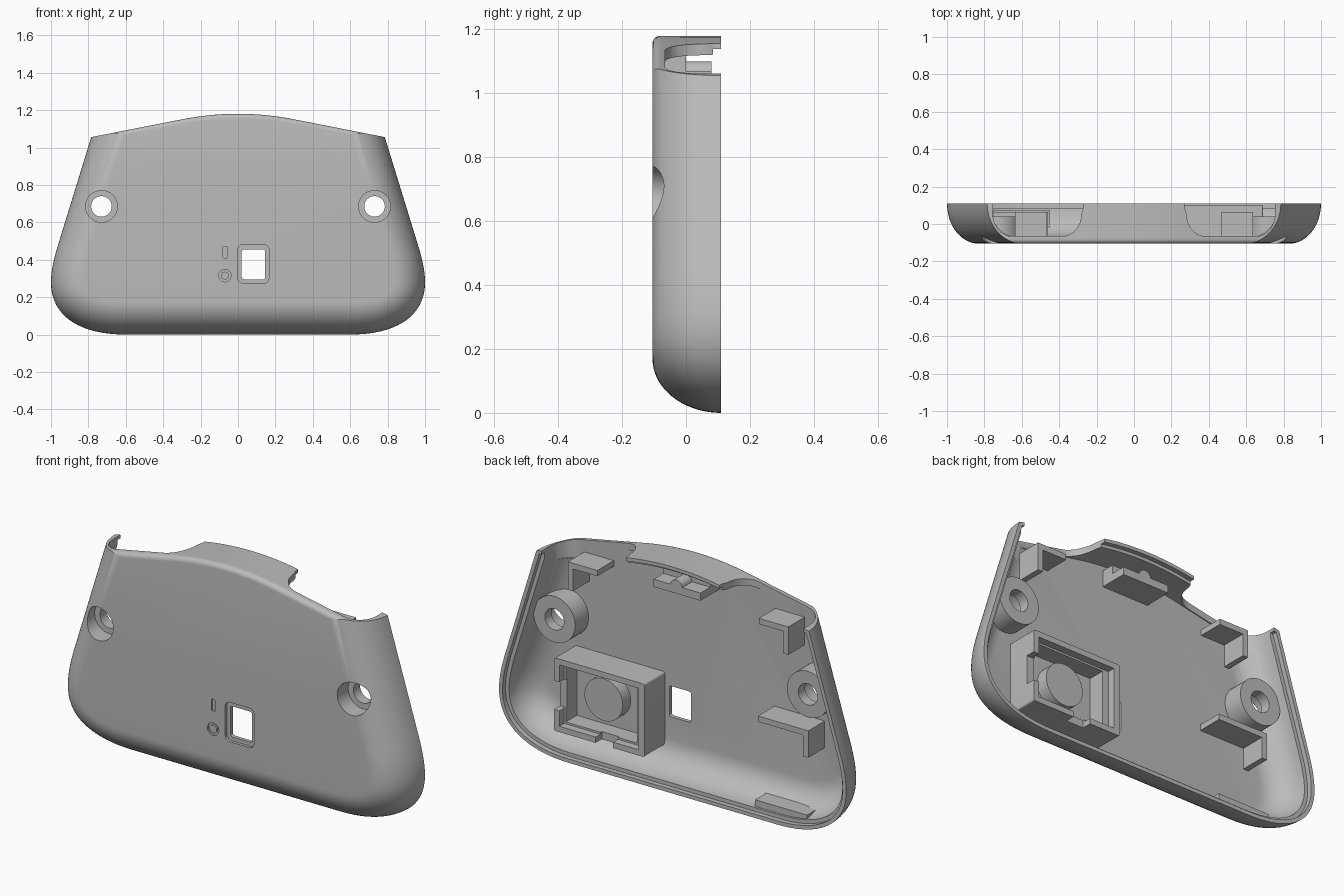
import bpy, bmesh, math
from mathutils import Vector, Matrix
from mathutils.geometry import interpolate_bezier

cube = bpy.data.objects.get("Cube")
if cube:
    bpy.data.objects.remove(cube)

grey = bpy.data.materials.new("plain_grey")
grey.use_nodes = True
grey.diffuse_color = (0.5, 0.5, 0.5, 1)
grey.node_tree.nodes["Principled BSDF"].inputs["Base Color"].default_value = (0.5, 0.5, 0.5, 1)

BACK, FRONT, FLOOR = 0.11, -0.105, -0.07


def make(name, bm):
    bmesh.ops.recalc_face_normals(bm, faces=bm.faces)
    mesh = bpy.data.meshes.new(name)
    bm.to_mesh(mesh)
    bm.free()
    obj = bpy.data.objects.new(name, mesh)
    bpy.context.collection.objects.link(obj)
    mesh.materials.append(grey)
    return obj


def box(name, x, y, z, bevel=0):
    """Box from (low, high) pairs; the bevel rounds edges that run along y."""
    bm = bmesh.new()
    size = [b - a for a, b in (x, y, z)]
    mid = [(a + b) / 2 for a, b in (x, y, z)]
    bmesh.ops.create_cube(bm, size=1, matrix=Matrix.Translation(mid) @ Matrix.Diagonal((*size, 1)))
    if bevel:
        edges = [e for e in bm.edges if abs(e.verts[0].co.y - e.verts[1].co.y) > 1e-4]
        bmesh.ops.bevel(bm, geom=edges, offset=bevel, segments=5, affect='EDGES', profile=0.5)
    return make(name, bm)


def rod(name, x, z, r, y0, y1):
    bm = bmesh.new()
    place = Matrix.Translation((x, (y0 + y1) / 2, z)) @ Matrix.Rotation(math.pi / 2, 4, 'X')
    bmesh.ops.create_cone(bm, cap_ends=True, segments=48, radius1=r, radius2=r, depth=y1 - y0, matrix=place)
    return make(name, bm)


def combine(obj, others, operation, keep=False):
    for other in others:
        mod = obj.modifiers.new("combine", 'BOOLEAN')
        mod.operation, mod.solver, mod.object = operation, 'EXACT', other
        bpy.context.view_layer.objects.active = obj
        bpy.ops.object.modifier_apply(modifier=mod.name)
        if not keep:
            bpy.data.objects.remove(other)
    return obj


# Outline of the case: crowned top, slanted sides, round lower corners
def crown(x):
    x = abs(x)
    return 1.18 - 0.327 * x * x if x < 0.3 else 1.1506 - 0.196 * (x - 0.3)


SHOULDER, HIP = Vector((0.785, 1.0555)), Vector((0.965, 0.47))


def bezier(points, n):
    return [p.to_2d() for p in interpolate_bezier(*[Vector((*p, 0)) for p in points], n)]


CURVE = bezier([HIP, (0.985, 0.405), (1, 0.34), (1, 0.28)], 8)[:-1]
CURVE += bezier([(1, 0.28), (1, 0.1), (0.85, 0), (0.6, 0)], 20)


def outline(inset, drop):
    side = (HIP - SHOULDER).normalized()
    start = SHOULDER + Vector((side.y, -side.x)) * inset
    low, high = -0.5, 0.6
    for _ in range(40):
        s = (low + high) / 2
        p = start + side * s
        if p.y > crown(p.x) - drop:
            low = s
        else:
            high = s
    half = [p]
    for i, q in enumerate(CURVE):
        if i == 0:
            t = side
        elif i == len(CURVE) - 1:
            t = Vector((-1, 0))
        else:
            t = (CURVE[i + 1] - CURVE[i - 1]).normalized()
        half.append(q + Vector((t.y, -t.x)) * inset)
    top = [p.x * (k / 20 - 1) for k in range(1, 40)]
    return half + [Vector((-q.x, q.y)) for q in reversed(half)] + [Vector((x, crown(x) - drop)) for x in top]


def loft(name, layers):
    bm = bmesh.new()
    rings = [[bm.verts.new((p.x, y, p.y)) for p in outline(d, drop)] for y, d, drop in layers]
    n = len(rings[0])
    for a, b in zip(rings, rings[1:]):
        for i in range(n):
            j = (i + 1) % n
            bm.faces.new((a[i], a[j], b[j], b[i]))
    bm.faces.new(rings[0])
    bm.faces.new(rings[-1])
    return make(name, bm)


outer, inner = [], []
for k in range(19):
    t = math.radians(5 * k)
    y = BACK + (FRONT - BACK) * math.sin(t)
    u = min(1, max(0, (-0.08 - y) / 0.025))
    outer.append((y, 0.17 * (1 - math.cos(t)), 0.025 * (1 - math.sqrt(1 - u * u))))
for k in range(0, 19, 2):
    t = math.radians(5 * k)
    inner.append((0.085 + (FLOOR - 0.085) * math.sin(t), 0.04 + 0.14 * (1 - math.cos(t)), 0.035))
lip = [(0.085, 0.02, 0.018), (BACK, 0.02, 0.018)]

# Hollow case with a stepped rim
case = loft("case_shell", list(reversed(outer)) + list(reversed(lip)) + inner)
envelope = loft("envelope", outer)

# Two rounded openings in the top wall
for s in (-1, 1):
    bm = bmesh.new()
    shape = [(0.27, 0.2), (0.27, 0.09)]
    for cx, r, a0, a1 in ((0.38, 0.1, 180, 270), (0.655, 0.1, 270, 360)):
        for k in range(9):
            a = math.radians(a0 + (a1 - a0) * k / 8)
            shape.append((cx + r * math.cos(a), 0.06 + 1.25 * r * math.sin(a)))
    shape += [(0.755, 0.2)]
    face = bm.faces.new([bm.verts.new((s * x, y, 0.98)) for x, y in shape])
    ext = bmesh.ops.extrude_face_region(bm, geom=[face])
    bmesh.ops.translate(bm, vec=(0, 0, 0.4), verts=[v for v in ext["geom"] if isinstance(v, bmesh.types.BMVert)])
    combine(case, [make("opening", bm)], 'DIFFERENCE')

# Screw bosses with sunk holes
for s, side in ((1, "left"), (-1, "right")):
    x, z = 0.73 * s, 0.685
    boss = rod(side + "_screw_boss", x, z, 0.12, -0.09, 0.04)
    combine(boss, [envelope], 'INTERSECT', keep=True)
    holes = [rod("bore", x, z, 0.055, -0.3, 0.3), rod("sink", x, z, 0.085, -0.3, -0.015)]
    combine(boss, holes, 'DIFFERENCE', keep=True)
    combine(case, holes, 'DIFFERENCE')

# Switch window with a shallow surround, and two small engraved marks
combine(case, [box("window", (0.02, 0.145), (-0.3, 0), (0.295, 0.455), 0.012),
               box("surround", (0, 0.165), (-0.3, -0.09), (0.275, 0.48), 0.025),
               box("slot", (-0.08, -0.06), (-0.3, -0.095), (0.41, 0.47))], 'DIFFERENCE')
ring = rod("ring", -0.07, 0.315, 0.033, -0.2, -0.095)
combine(ring, [rod("core", -0.07, 0.315, 0.021, -0.3, 0)], 'DIFFERENCE')
combine(case, [ring], 'DIFFERENCE')


# Angle brackets: a shelf on top and an upright at the outer end
def bracket(name, s, x0, x1, z0, z1):
    span = lambda a, b: (min(s * a, s * b), max(s * a, s * b))
    shelf = box(name, span(x0, x1), (-0.08, 0.065), (z1 - 0.03, z1))
    upright = box("upright", span(x1 - 0.03, x1), (-0.08, 0.065), (z0, z1))
    combine(shelf, [upright], 'UNION')
    combine(shelf, [envelope], 'INTERSECT', keep=True)


bracket("left_upper_bracket", 1, 0.465, 0.635, 0.875, 1.02)
bracket("right_upper_bracket", -1, 0.465, 0.635, 0.875, 1.02)
bracket("right_lower_bracket", -1, 0.46, 0.75, 0.37, 0.51)

# Component housing: raised floor, stepped opening, two notches
housing = box("component_housing", (0.17, 0.69), (-0.08, 0.1), (0.14, 0.52), 0.01)
combine(housing, [box("cavity", (0.24, 0.65), (-0.03, 0.3), (0.18, 0.48)),
                  box("step", (0.205, 0.66), (0.06, 0.3), (0.17, 0.49)),
                  box("side_notch", (0.6, 0.8), (0.05, 0.3), (0.25, 0.4)),
                  box("lower_notch", (0.35, 0.45), (0.05, 0.3), (0.1, 0.3))], 'DIFFERENCE')
rod("housing_post", 0.45, 0.34, 0.11, -0.04, 0.035)

# Latch under the crown, with a raised middle
combine(box("top_latch", (-0.14, 0.13), (-0.08, 0.0), (1.03, 1.115)),
        [box("tongue", (-0.14, 0.13), (-0.02, 0.08), (1.03, 1.07))], 'UNION')
rod("latch_bump", 0, 1.065, 0.035, -0.01, 0.08)

# Support pad on the lower wall
pad = box("lower_pad", (-0.75, -0.45), (-0.02, 0.075), (0.01, 0.075))
combine(pad, [envelope], 'INTERSECT')

# Smooth the curved skin while keeping crisp edges
for obj in bpy.data.objects:
    obj.select_set(obj.type == 'MESH' and grey.name in obj.data.materials)
bpy.context.view_layer.objects.active = case
bpy.ops.object.shade_smooth_by_angle(angle=math.radians(30))
